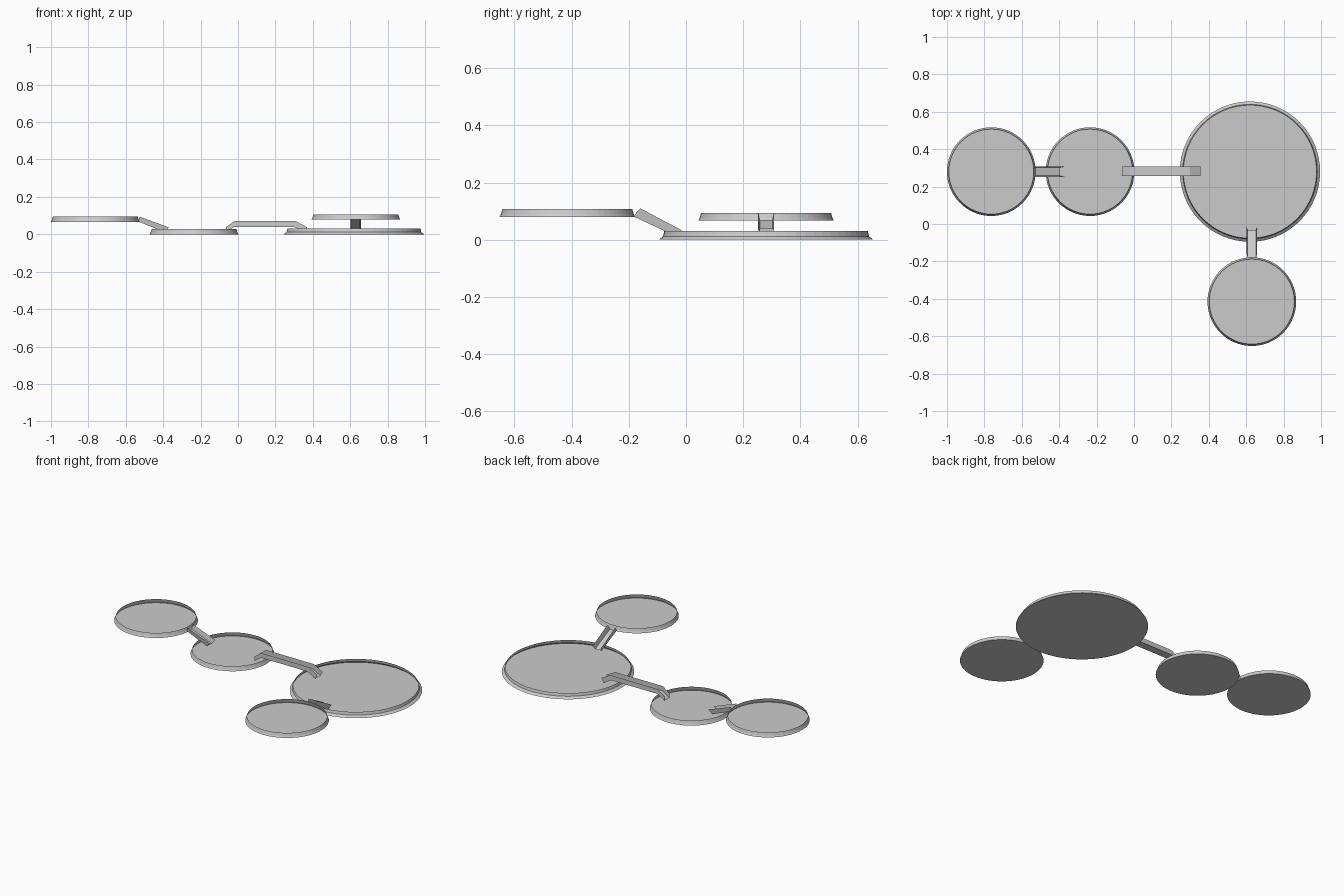
import bpy, bmesh, math

if "Cube" in bpy.data.objects:
    bpy.data.objects.remove(bpy.data.objects["Cube"])

SIDES = 64


def make_object(name, verts, faces):
    mesh = bpy.data.meshes.new(name)
    mesh.from_pydata(verts, [], faces)
    bm = bmesh.new()
    bm.from_mesh(mesh)
    bmesh.ops.recalc_face_normals(bm, faces=bm.faces)
    bm.to_mesh(mesh)
    bm.free()
    obj = bpy.data.objects.new(name, mesh)
    bpy.context.collection.objects.link(obj)
    return obj


def tray(name, x, y, z, profile):
    """Open shallow dish: flat floor plus a rim revolved from (radius, height) points."""
    verts, faces = [], []
    for r, h in profile:
        for i in range(SIDES):
            a = 2 * math.pi * i / SIDES
            verts.append((x + r * math.cos(a), y + r * math.sin(a), z + h))
    faces.append(list(range(SIDES)))
    for k in range(len(profile) - 1):
        for i in range(SIDES):
            j = (i + 1) % SIDES
            a, b = k * SIDES, (k + 1) * SIDES
            faces.append((a + i, a + j, b + j, b + i))
    return make_object(name, verts, faces)


def channel(name, stations, centre, floor_half, top_half, axis):
    """Open U trough; each station is (floor pos, floor z, wall-top pos, wall-top z)."""
    verts, faces = [], []
    for fp, fz, wp, wz in stations:
        for p, side, z in ((wp, -top_half, wz), (fp, -floor_half, fz),
                           (fp, floor_half, fz), (wp, top_half, wz)):
            s = centre + side
            verts.append((p, s, z) if axis == "x" else (s, p, z))
    for k in range(len(stations) - 1):
        for i in range(3):
            a = 4 * k + i
            faces.append((a, a + 1, a + 5, a + 4))
    return make_object(name, verts, faces)


# Round trays
small = [(0.237, 0), (0.232, 0.010), (0.227, 0.027)]
large = [(0.375, 0), (0.360, 0.012), (0.356, 0.030)]
tray("large_tray", 0.62, 0.28, 0, large)
tray("middle_tray", -0.235, 0.28, 0, small)
tray("left_raised_tray", -0.763, 0.28, 0.067, small)
tray("front_raised_tray", 0.63, -0.415, 0.08, small)

# Bent level channel between the two low trays
channel("level_channel",
        [(-0.065, 0.010, -0.065, 0.037), (-0.02, 0.040, -0.02, 0.070),
         (0.30, 0.040, 0.31, 0.070), (0.355, 0.010, 0.37, 0.037)],
        0.282, 0.025, 0.025, "x")

# Sloping channels down from the raised trays
channel("left_ramp",
        [(-0.535, 0.069, -0.525, 0.094), (-0.395, 0.012, -0.37, 0.037)],
        0.28, 0.022, 0.028, "x")
channel("front_ramp",
        [(-0.185, 0.082, -0.16, 0.110), (-0.035, 0.012, -0.015, 0.033)],
        0.63, 0.022, 0.028, "y")
